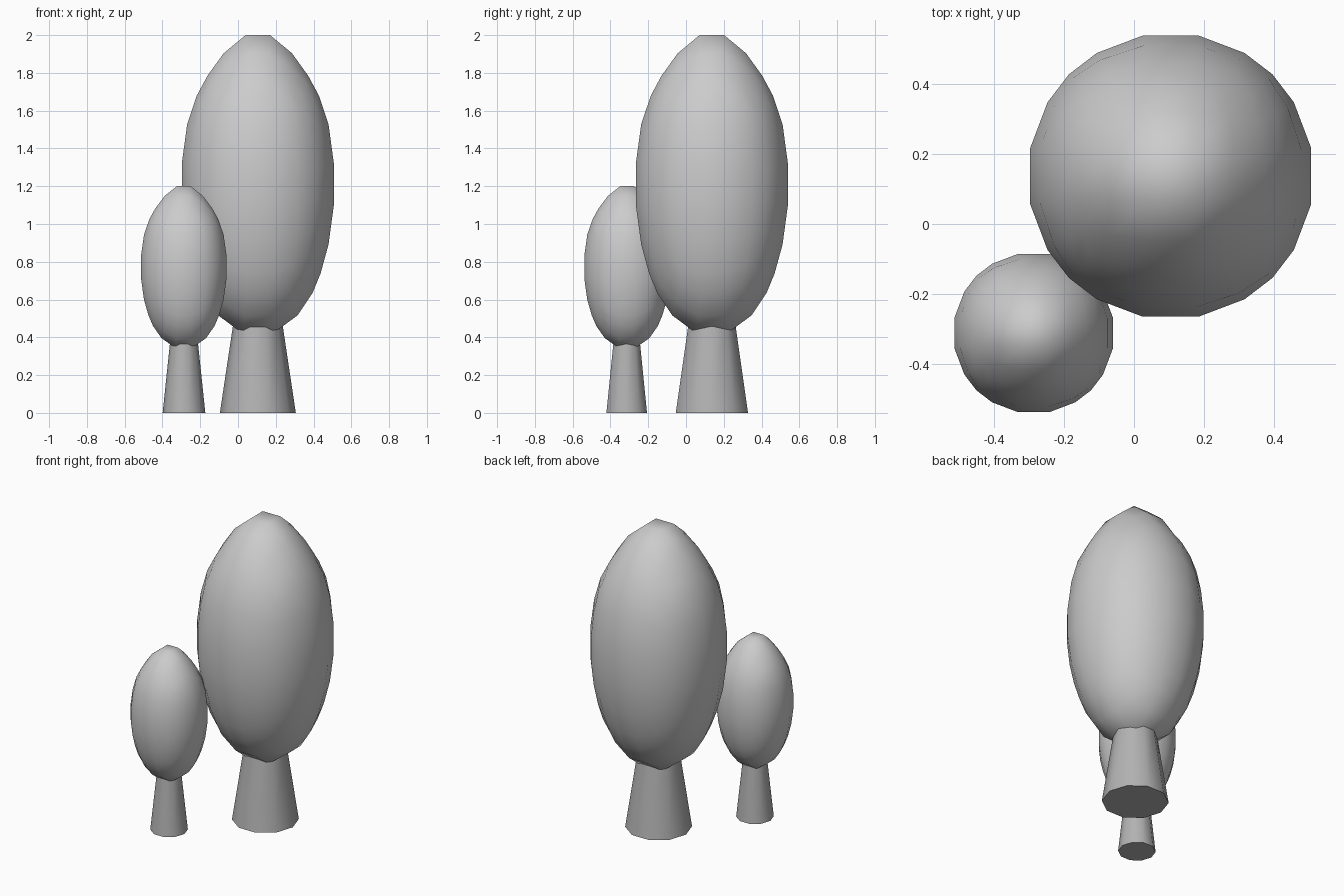
import bpy, bmesh, math

if "Cube" in bpy.data.objects:
    bpy.data.objects.remove(bpy.data.objects["Cube"])

bark = bpy.data.materials.new("bark")
bark.diffuse_color = (0.45, 0.45, 0.45, 1)
bark.use_nodes = True
bark.node_tree.nodes["Principled BSDF"].inputs["Base Color"].default_value = bark.diffuse_color


def finish(bm, name, angle):
    bmesh.ops.recalc_face_normals(bm, faces=bm.faces[:])
    mesh = bpy.data.meshes.new(name)
    bm.to_mesh(mesh)
    bm.free()
    obj = bpy.data.objects.new(name, mesh)
    bpy.context.collection.objects.link(obj)
    bpy.ops.object.select_all(action='DESELECT')
    obj.select_set(True)
    bpy.context.view_layer.objects.active = obj
    bpy.ops.object.shade_smooth_by_angle(angle=math.radians(angle))
    return obj


def canopy(name, x, y, z, radius, half_height):
    # gridded cube (5 x 5 x 7) rounded to an egg, slightly narrower at the top
    bm = bmesh.new()
    bmesh.ops.create_cube(bm, size=2)
    upright = [e for e in bm.edges if abs(e.verts[0].co.z - e.verts[1].co.z) > 1]
    level = [e for e in bm.edges if e not in upright]
    bmesh.ops.subdivide_edges(bm, edges=level, cuts=4, use_grid_fill=True)
    upright = [e for e in bm.edges if abs(e.verts[0].co.z - e.verts[1].co.z) > 1]
    bmesh.ops.subdivide_edges(bm, edges=upright, cuts=6, use_grid_fill=True)
    for v in bm.verts:
        n = v.co.normalized()
        taper = 1 - 0.4 * max(0, n.z - 0.5)
        v.co = (x + n.x * radius * taper,
                y + n.y * radius * taper,
                z + n.z * half_height)
    return finish(bm, name, 60)


def trunk(name, x, y, bottom_radius, top_radius, height):
    # tapered ten-sided trunk, its top hidden inside the canopy
    bm = bmesh.new()
    rings = []
    for r, z in ((bottom_radius, 0), (top_radius, height)):
        rings.append([bm.verts.new((x + r * math.cos(i * math.tau / 10),
                                    y + r * math.sin(i * math.tau / 10), z))
                      for i in range(10)])
    for i in range(10):
        j = (i + 1) % 10
        bm.faces.new((rings[0][i], rings[0][j], rings[1][j], rings[1][i]))
    bm.faces.new(rings[0][::-1])
    bm.faces.new(rings[1])
    obj = finish(bm, name, 45)
    obj.data.materials.append(bark)
    return obj


# large tree
canopy("large_canopy", 0.105, 0.137, 1.21, 0.414, 0.821)
trunk("large_trunk", 0.105, 0.137, 0.201, 0.126, 0.5)

# small tree
canopy("small_canopy", -0.287, -0.312, 0.772, 0.233, 0.445)
trunk("small_trunk", -0.286, -0.314, 0.113, 0.072, 0.39)
